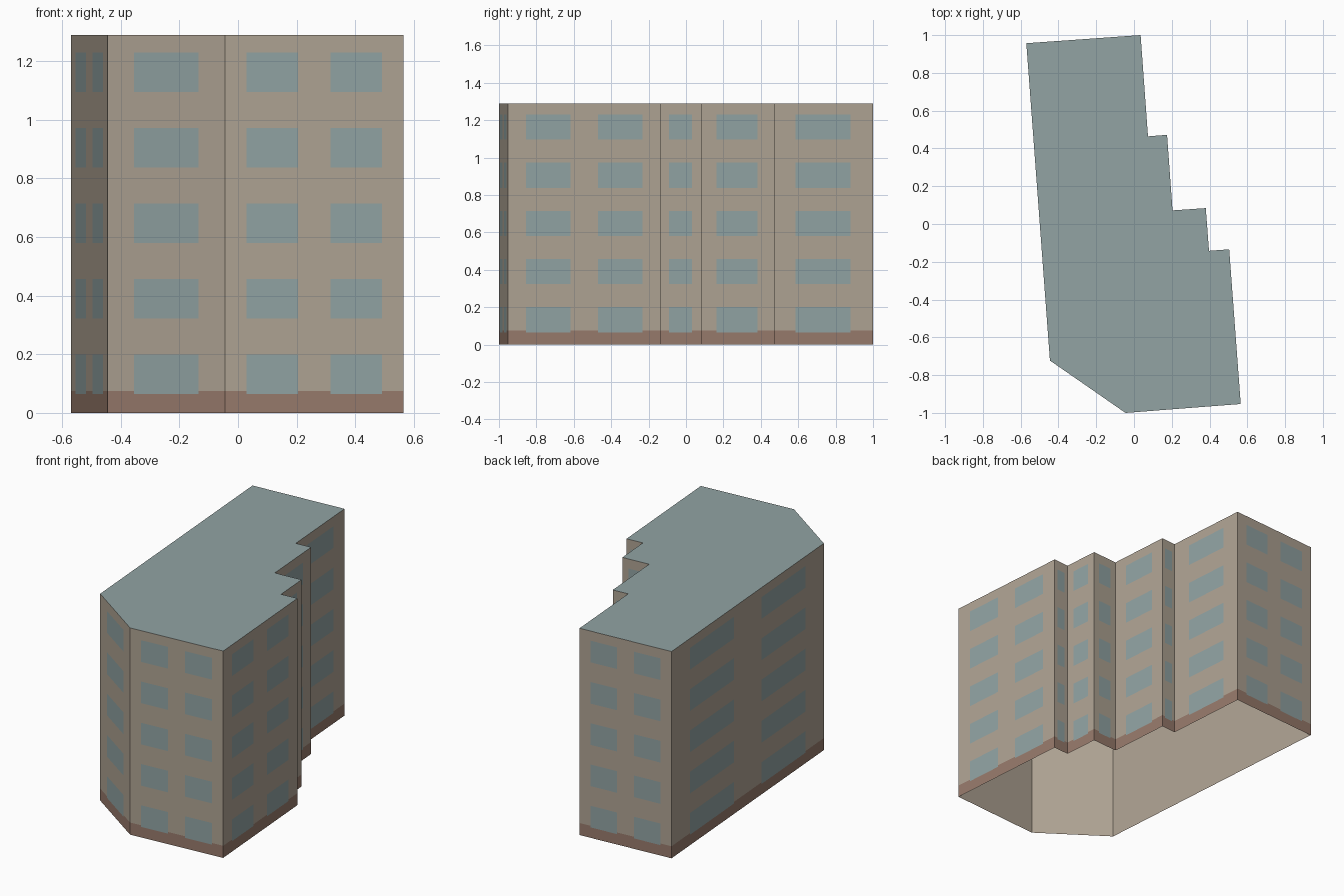
import bpy
import bmesh
from mathutils import Vector

cube = bpy.data.objects.get("Cube")
if cube:
    bpy.data.objects.remove(cube, do_unlink=True)


def material(name, rgb):
    m = bpy.data.materials.new(name)
    m.use_nodes = True
    m.diffuse_color = (*rgb, 1)
    m.node_tree.nodes["Principled BSDF"].inputs["Base Color"].default_value = (*rgb, 1)
    return m


WALL, BASE, GLASS = range(3)
mats = [material("beige_wall", (0.434, 0.371, 0.296)),
        material("brown_base", (0.314, 0.198, 0.150)),
        material("blue_grey", (0.287, 0.371, 0.371))]

HEIGHT, BASE_TOP = 1.29, 0.075
FLOORS, PITCH, SILL, HEAD = 5, 0.2575, 0.065, 0.2
ONE = [0.225, 0.775]                # window edges as fractions of a wall
TWO = [0.12, 0.41, 0.59, 0.88]

# Footprint corners, counter-clockwise, with the windows of the wall that follows
plan = [((-0.57, 0.957), TWO), ((-0.445, -0.723), ONE), ((-0.045, -1.0), TWO),
        ((0.565, -0.953), TWO), ((0.504, -0.134), ONE), ((0.397, -0.142), ONE),
        ((0.38, 0.084), ONE), ((0.204, 0.072), ONE), ((0.175, 0.472), ONE),
        ((0.074, 0.464), ONE), ((0.035, 1.0), TWO)]
corners = [Vector((*p, 0)) for p, _ in plan]


def finish(name, bm):
    bmesh.ops.remove_doubles(bm, verts=bm.verts, dist=0.0001)
    mesh = bpy.data.meshes.new(name)
    bm.to_mesh(mesh)
    bm.free()
    for m in mats:
        mesh.materials.append(m)
    obj = bpy.data.objects.new(name, mesh)
    bpy.context.collection.objects.link(obj)
    return obj


def quad(bm, a, b, z0, z1, mat):
    pts = [(a, z0), (b, z0), (b, z1), (a, z1)]
    f = bm.faces.new([bm.verts.new((p.x, p.y, z)) for p, z in pts])
    f.material_index = mat


# Storey levels: odd gaps between sill and head hold the windows
window_z = [z + i * PITCH for i in range(FLOORS) for z in (SILL, HEAD)]
levels = sorted([0, BASE_TOP, HEIGHT] + window_z)

# Outer walls cut into a grid of wall, base and window cells
outer, lining = bmesh.new(), bmesh.new()
for i, (_, windows) in enumerate(plan):
    a, b = corners[i], corners[(i + 1) % len(corners)]
    cuts = [0] + windows + [1]
    for col in range(len(cuts) - 1):
        p, q = a.lerp(b, cuts[col]), a.lerp(b, cuts[col + 1])
        for z0, z1 in zip(levels, levels[1:]):
            mid = (z0 + z1) / 2
            in_floor = SILL < mid % PITCH < HEAD and mid < FLOORS * PITCH
            if col % 2 and in_floor:
                mat = GLASS
            else:
                mat = BASE if mid < BASE_TOP else WALL
            quad(outer, p, q, z0, z1, mat)
    # Plain inner face just behind the wall
    d = (b - a).normalized()
    inward = Vector((-d.y, d.x, 0)) * 0.003
    quad(lining, b + inward, a + inward, 0, HEIGHT - 0.003, WALL)
finish("outer_walls", outer)
finish("inner_wall_lining", lining)

# Flat roof
roof = bmesh.new()
face = roof.faces.new([roof.verts.new((c.x, c.y, HEIGHT)) for c in corners])
face.material_index = GLASS
finish("roof", roof)
